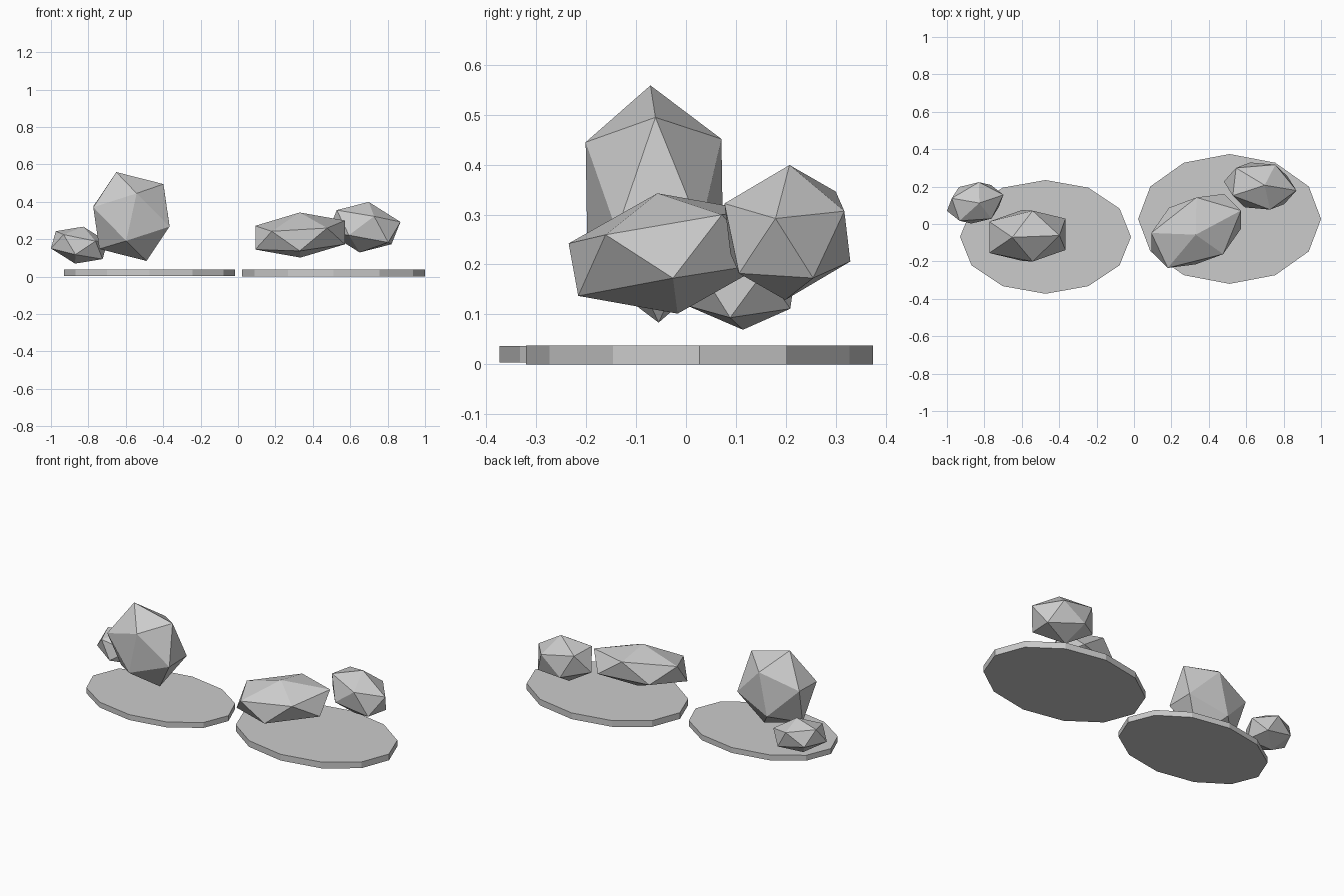
import bpy, bmesh
from mathutils import Vector

if "Cube" in bpy.data.objects:
    bpy.data.objects.remove(bpy.data.objects["Cube"])

PHI = (1 + 5 ** 0.5) / 2


def base(name, x, y, rx, ry, z0, z1):
    """Flat twelve-sided oval slab."""
    bpy.ops.mesh.primitive_cylinder_add(vertices=12, radius=1, depth=1,
                                        location=(x, y, (z0 + z1) / 2))
    ob = bpy.context.object
    ob.name = ob.data.name = name
    # vertices lie on the axes
    ob.scale = (rx, ry, z1 - z0)


def boulder(name, centre, u, v, w):
    """Twenty-sided rock: an icosahedron stretched along three axes."""
    u, v, w = Vector(u), Vector(v), Vector(w)
    bm = bmesh.new()
    for s in (-1, 1):
        for t in (-PHI, PHI):
            for p in (s * u + t * w, s * w + t * v, s * v + t * u):
                bm.verts.new(p)
    bmesh.ops.convex_hull(bm, input=bm.verts[:])
    bmesh.ops.recalc_face_normals(bm, faces=bm.faces[:])
    me = bpy.data.meshes.new(name)
    bm.to_mesh(me)
    bm.free()
    ob = bpy.data.objects.new(name, me)
    ob.location = centre
    bpy.context.collection.objects.link(ob)


# oval ground slabs
base("left_slab", -0.473, -0.069, 0.457, 0.304, 0.004, 0.037)
base("right_slab", 0.511, 0.027, 0.489, 0.347, 0.0, 0.038)

# rocks over the left slab
boulder("left_large_rock", (-0.57, -0.063, 0.321),
        (0.126, 0.005, -0.032), (0, 0.084, 0.002), (0.028, -0.002, 0.127))
boulder("left_small_rock", (-0.849, 0.113, 0.168),
        (-0.0645, -0.022, 0.0405), (-0.0207, 0.0603, 0.009), (0.0535, 0.013, 0.036))

# rocks over the right slab
boulder("right_large_rock", (0.332, -0.037, 0.222),
        (0.002, 0.0995, -0.0178), (0.148, 0.037, 0.0087), (0, 0.049, 0.0635))
boulder("right_small_rock", (0.6745, 0.203, 0.264),
        (-0.085, 0.014, 0.0535), (0.0087, 0.0742, -0.0047), (0.0675, -0.006, 0.0504))
